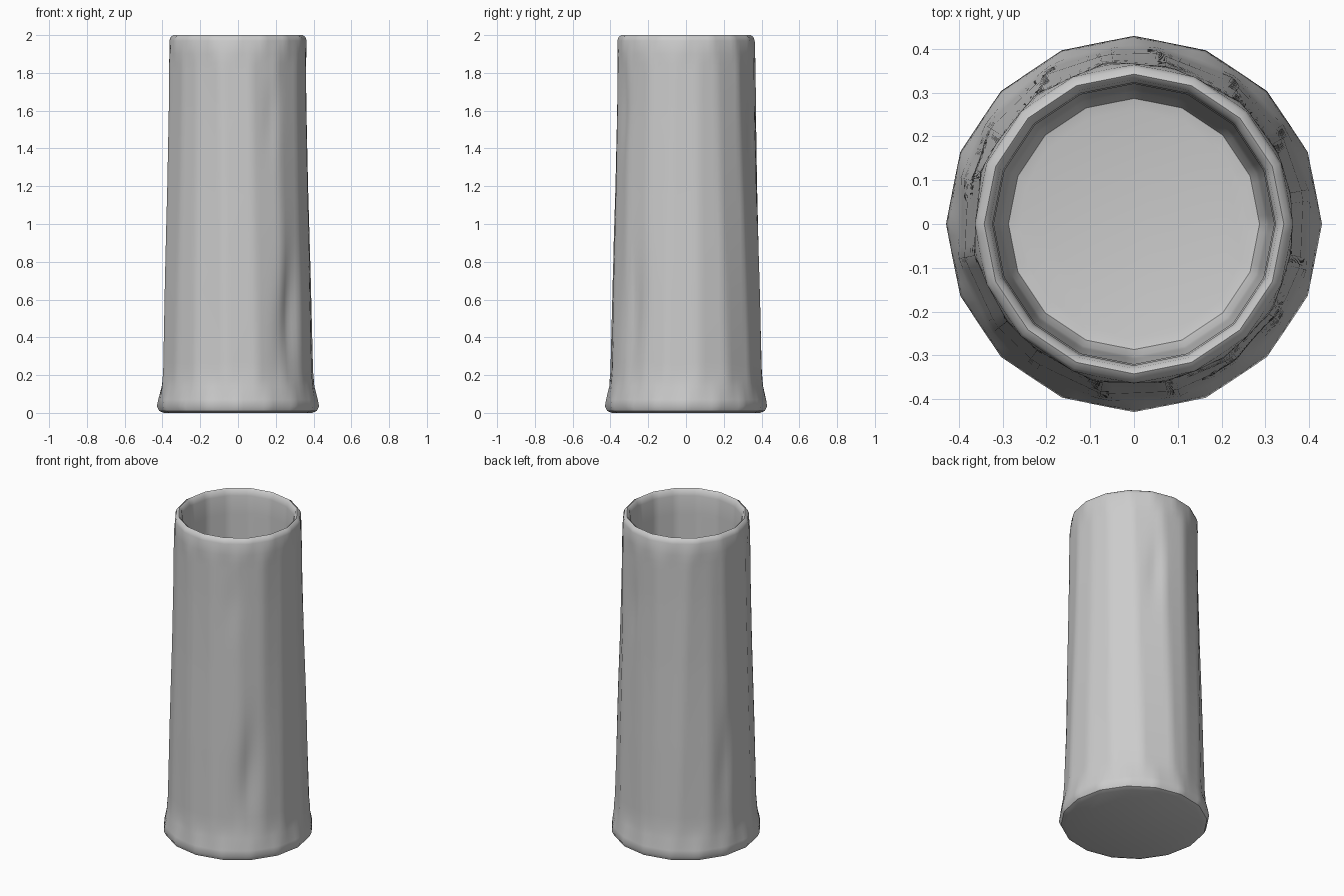
import bpy, bmesh, random
from math import sin, cos, pi, exp, radians

random.seed(7)
if "Cube" in bpy.data.objects:
    bpy.data.objects.remove(bpy.data.objects["Cube"], do_unlink=True)

mat = bpy.data.materials.new("matte grey")
mat.use_nodes = True
grey = (0.6, 0.6, 0.6, 1)
mat.diffuse_color = grey
mat.node_tree.nodes["Principled BSDF"].inputs["Base Color"].default_value = grey

SEG, FACETS = 96, 16

# Outer wall, base to rim, as (radius, height)
outer = [(0.39, 0), (0.415, 0.01), (0.427, 0.035), (0.423, 0.07), (0.41, 0.14),
         (0.403, 0.22), (0.392, 0.7), (0.378, 1.2), (0.37, 1.6),
         (0.367, 1.9), (0.362, 1.97), (0.355, 1.99), (0.34, 2.0)]
# Inner wall, rim to floor
inner = [(0.328, 1.99), (0.321, 1.96), (0.318, 1.85), (0.305, 0.2),
         (0.30, 0.14), (0.285, 0.105), (0.26, 0.1)]

# Carved flats: direction, depth and lean of each one
flats = [(2 * pi * (k + random.uniform(-0.2, 0.2)) / FACETS,
          random.uniform(0.98, 1.0), random.uniform(-0.10, 0.10))
         for k in range(FACETS)]

# Chisel marks: angle, height, width, length, depth
gouges = [(radians(-47), 0.5, 0.17, 0.3, 0.025),
          (radians(-60), 1.6, 0.12, 0.2, 0.008),
          (radians(70), 1.5, 0.12, 0.2, 0.010),
          (radians(160), 0.6, 0.12, 0.3, 0.010)]


def wrap(a):
    return (a + pi) % (2 * pi) - pi


def regular(a):
    """Radius factor of a regular polygon of flats."""
    step = 2 * pi / FACETS
    return 1 / cos((a % step) - step / 2) * cos(step / 2) * 1.006


def carved(a, z):
    """Radius factor of the hand-cut flats at an angle and height."""
    cut = min([1.01] + [d * 0.995 / cos(wrap(a - t - lean * (z - 1)))
                        for t, d, lean in flats
                        if abs(wrap(a - t - lean * (z - 1))) < 1])
    for t, h, w, length, depth in gouges:
        off = wrap(a - t - 0.2 * (z - h))
        cut -= depth * exp(-(off / w) ** 2 - ((z - h) / length) ** 2) / 0.38
    return cut


def refine(profile, step=0.05):
    """Split long spans so that the carving has rows to follow."""
    rows = [profile[0]]
    for (r0, z0), (r1, z1) in zip(profile, profile[1:]):
        n = max(1, round(abs(z1 - z0) / step))
        rows += [(r0 + (r1 - r0) * i / n, z0 + (z1 - z0) * i / n)
                 for i in range(1, n + 1)]
    return rows


bm = bmesh.new()


def ring(r, z, is_outer):
    verts = []
    blend = min(1, max(0, z - 0.03) / 0.15, max(0, 1.98 - z) / 0.12) if is_outer else 0
    for i in range(SEG):
        a = 2 * pi * i / SEG
        f = regular(a) * (1 - blend) + carved(a, z) * blend
        verts.append(bm.verts.new((r * f * cos(a), r * f * sin(a), z)))
    return verts


# Vase shell: outer wall, rolled rim, inner wall, floor and underside
rings = [ring(r, z, True) for r, z in refine(outer)]
rings += [ring(r, z, False) for r, z in refine(inner, 0.4)]
for low, high in zip(rings, rings[1:]):
    for i in range(SEG):
        j = (i + 1) % SEG
        bm.faces.new((low[i], low[j], high[j], high[i]))
bm.faces.new(rings[0][::-1])
bm.faces.new(rings[-1])
bmesh.ops.recalc_face_normals(bm, faces=bm.faces)

mesh = bpy.data.meshes.new("vase")
bm.to_mesh(mesh)
bm.free()
mesh.materials.append(mat)
vase = bpy.data.objects.new("vase", mesh)
bpy.context.collection.objects.link(vase)
bpy.context.view_layer.objects.active = vase
vase.select_set(True)
bpy.ops.object.shade_smooth_by_angle(angle=radians(40))
